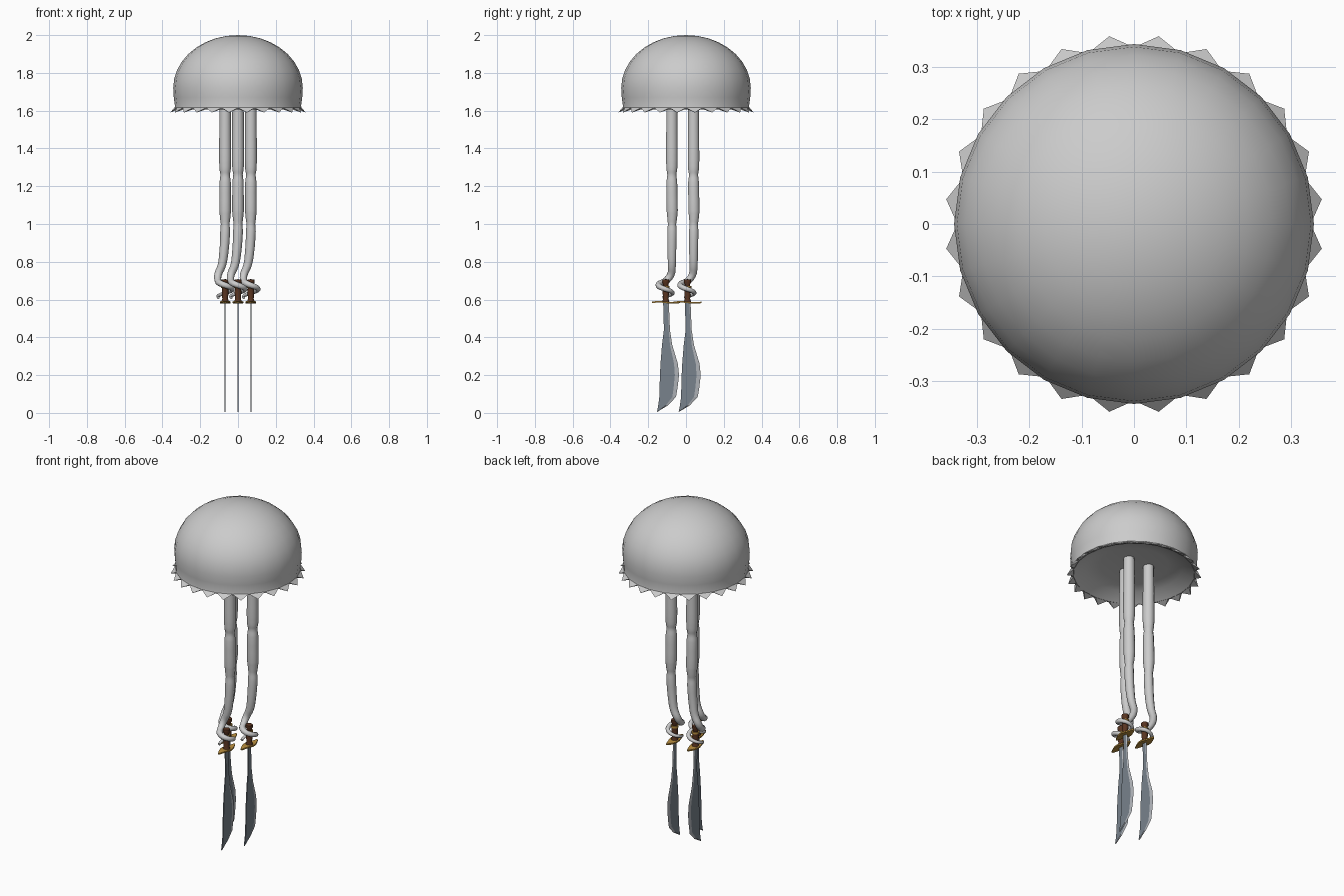
import bpy, bmesh, math
from mathutils import Vector

if "Cube" in bpy.data.objects:
    bpy.data.objects.remove(bpy.data.objects["Cube"])


def material(name, rgb):
    m = bpy.data.materials.new(name)
    m.diffuse_color = (*rgb, 1)
    m.use_nodes = True
    m.node_tree.nodes["Principled BSDF"].inputs["Base Color"].default_value = m.diffuse_color
    return m


GREY = material("pale_grey", (0.6, 0.6, 0.6))
STEEL = material("blue_steel", (0.19, 0.225, 0.265))
EDGE = material("bright_steel", (0.45, 0.47, 0.5))
GOLD = material("gold", (0.5, 0.28, 0.05))
BROWN = material("brown_leather", (0.1, 0.035, 0.015))


def finish(bm, name, mats, loc=(0, 0, 0), smooth=None):
    bmesh.ops.remove_doubles(bm, verts=bm.verts, dist=1e-5)
    me = bpy.data.meshes.new(name)
    bm.to_mesh(me)
    bm.free()
    ob = bpy.data.objects.new(name, me)
    bpy.context.collection.objects.link(ob)
    ob.location = loc
    for m in mats:
        me.materials.append(m)
    if smooth:
        bpy.ops.object.select_all(action='DESELECT')
        ob.select_set(True)
        bpy.context.view_layer.objects.active = ob
        bpy.ops.object.shade_smooth_by_angle(angle=math.radians(smooth))
    return ob


def lathe(name, profile, sides, mat, loc=(0, 0, 0), smooth=40):
    """Revolve an (r, z) profile around the z axis."""
    bm = bmesh.new()
    verts = [bm.verts.new((r, 0, z)) for r, z in profile]
    edges = [bm.edges.new(p) for p in zip(verts, verts[1:])]
    bmesh.ops.spin(bm, geom=verts + edges, cent=(0, 0, 0), axis=(0, 0, 1),
                   angle=math.tau, steps=sides, use_merge=True)
    bmesh.ops.remove_doubles(bm, verts=bm.verts, dist=1e-5)
    bmesh.ops.recalc_face_normals(bm, faces=bm.faces)
    return finish(bm, name, [mat], loc, smooth)


# bell: dome, rolled rim, hollow underside with a flat disc
dome = [(0.343 * math.sin(a), 1.72 + 0.28 * math.cos(a))
        for a in (math.radians(i * 10) for i in range(10))]
lathe("bell", dome + [(0.34, 1.67), (0.334, 1.625), (0.337, 1.61), (0.325, 1.607),
                      (0.26, 1.645), (0.185, 1.658), (0, 1.658)], 24, GREY)

# frill: ring of small pointed teeth under the rim
bm = bmesh.new()
for k in range(24):
    def at(r, deg, z):
        a = math.radians(deg)
        return bm.verts.new((r * math.cos(a), r * math.sin(a), z))
    c = k * 15 + 7.5
    a, b = at(0.337, c - 7.5, 1.616), at(0.337, c + 7.5, 1.616)
    d, e = at(0.322, c + 7.5, 1.61), at(0.322, c - 7.5, 1.61)
    tip = at(0.361, c, 1.59)
    for f in ((a, b, tip), (b, d, tip), (d, e, tip), (e, a, tip), (a, e, d, b)):
        bm.faces.new(f)
bmesh.ops.recalc_face_normals(bm, faces=bm.faces)
finish(bm, "frill", [GREY])


def tentacle(loc):
    """Jointed arm that ends in a coil around the sword grip."""
    pts = [(0, 0, 1.67, .030), (0, 0, 1.5, .031), (0, 0, 1.34, .032), (0, 0, 1.29, .030),
           (0, 0, 1.26, .025), (0, 0, 1.22, .030), (0, .002, 1.07, .031),
           (0, .002, 1.03, .027), (0, .001, 1.0, .023), (0, .001, .96, .026),
           (-.008, 0, .84, .024), (-.018, 0, .78, .022), (-.038, -.006, .73, .02)]
    for i in range(10):
        a = math.radians(185 + i * 42)
        r = 0.036 + 0.004 * i / 9
        pts.append((r * math.cos(a), -0.034 + r * math.sin(a),
                    0.695 - 0.0095 * i, 0.018 - 0.0012 * i))
    cu = bpy.data.curves.new("tentacle", 'CURVE')
    cu.dimensions = '3D'
    cu.bevel_depth = 1
    cu.bevel_resolution = 3
    cu.resolution_u = 3
    cu.use_fill_caps = True
    sp = cu.splines.new('BEZIER')
    sp.bezier_points.add(len(pts) - 1)
    for bp, (x, y, z, r) in zip(sp.bezier_points, pts):
        bp.co = (x, y, z)
        bp.radius = r
        bp.handle_left_type = bp.handle_right_type = 'AUTO'
    ob = bpy.data.objects.new("tentacle", cu)
    bpy.context.collection.objects.link(ob)
    ob.location = loc
    cu.materials.append(GREY)
    bpy.ops.object.select_all(action='DESELECT')
    ob.select_set(True)
    bpy.context.view_layer.objects.active = ob
    bpy.ops.object.convert(target='MESH')
    bpy.ops.object.shade_smooth_by_angle(angle=math.radians(50))


def blade(loc):
    """Curved blade: flat body with a ground cutting edge."""
    rows = [(.59, -.014, .016), (.44, -.010, .022), (.36, -.020, .034), (.26, -.028, .064),
            (.2, -.031, .070), (.13, -.033, .062), (.085, -.034, .054), (.04, -.040, .012),
            (.005, -.047, -.046)]
    bm = bmesh.new()
    t = 0.003
    loops = []
    for z, back, front in rows:
        inner = front - 0.22 * (front - back)
        loops.append([bm.verts.new(p) for p in
                      ((t, back, z), (t, inner, z), (0, front, z),
                       (-t, inner, z), (-t, back, z))])
    for p, q in zip(loops, loops[1:]):
        for i in range(5):
            j = (i + 1) % 5
            f = bm.faces.new((p[i], p[j], q[j], q[i]))
            f.material_index = 1 if i in (1, 2) else 0
    bm.faces.new(loops[0])
    bm.faces.new(loops[-1])
    bmesh.ops.recalc_face_normals(bm, faces=bm.faces)
    finish(bm, "blade", [STEEL, EDGE], loc)


def guard(loc):
    """Thin pointed plate, gently waved along its length."""
    bm = bmesh.new()
    n = 8
    ys = [-1 + 2 * i / n for i in range(n + 1)]
    rings = []
    for s in ys:
        w = 0.004 + 0.024 * (1 - abs(s) ** 1.5)
        z = 0.585 - 0.003 * math.sin(s * math.pi)
        rings.append([bm.verts.new((x, s * 0.074, z + h)) for x, h in
                      ((-w, -.004), (w, -.004), (w, .004), (-w, .004))])
    for p, q in zip(rings, rings[1:]):
        for i in range(4):
            j = (i + 1) % 4
            bm.faces.new((p[i], p[j], q[j], q[i]))
    bm.faces.new(rings[0])
    bm.faces.new(rings[-1])
    bmesh.ops.recalc_face_normals(bm, faces=bm.faces)
    finish(bm, "guard", [GOLD], loc)


# three arms, each with its sword
for x, y in ((0, -0.075), (-0.068, 0.04), (0.068, 0.04)):
    tentacle((x, y, 0))
    sword = Vector((x, y - 0.032, 0))
    blade(sword)
    guard(sword)
    lathe("grip", [(0, .588), (.02, .588), (.015, .605), (.018, .64), (.014, .68),
                   (.02, .69), (.019, .705), (0, .708)], 10, BROWN, sword)
    lathe("grip_ring", [(0, .66), (.021, .66), (.021, .672), (0, .672)], 10, GOLD, sword)
